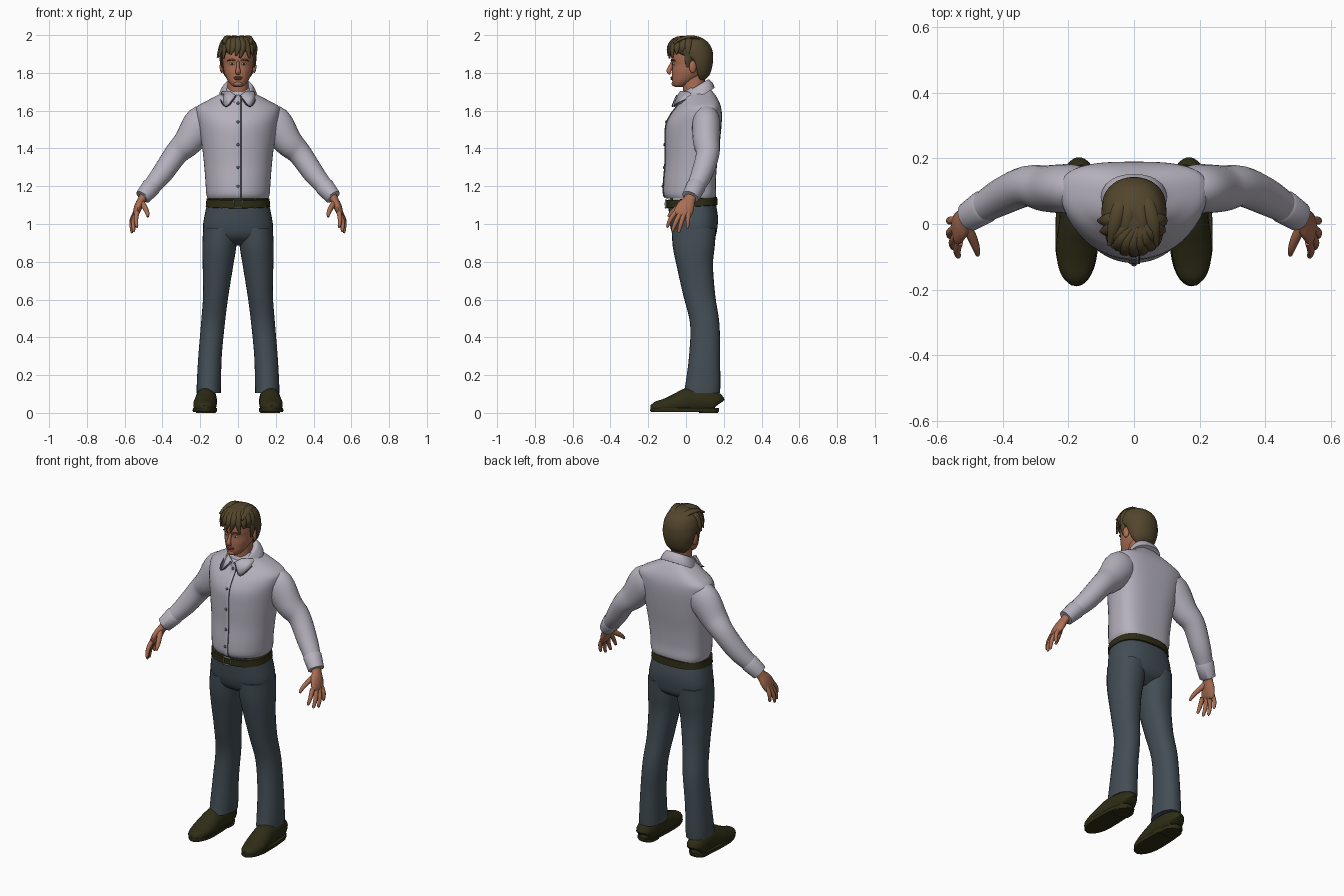
import bpy, bmesh, math, random
from mathutils import Vector, Matrix

random.seed(4)


def material(name, rgb):
    m = bpy.data.materials.new(name)
    m.diffuse_color = (*rgb, 1)
    return m


SHIRT = material("pale grey cloth", (0.46, 0.44, 0.51))
TROUSER = material("slate cloth", (0.055, 0.075, 0.09))
LEATHER = material("dark olive leather", (0.028, 0.026, 0.008))
SKIN = material("skin", (0.40, 0.155, 0.085))
HAIR = material("brown hair", (0.085, 0.06, 0.025))
LIP = material("lip", (0.27, 0.085, 0.06))
WHITE = material("eye white", (0.55, 0.52, 0.48))
TRIM = material("dark stitching", (0.10, 0.10, 0.12))
METAL = material("buckle metal", (0.35, 0.35, 0.35))


def finish(name, bm, mat, mirror=False, angle=50):
    bmesh.ops.recalc_face_normals(bm, faces=bm.faces)
    me = bpy.data.meshes.new(name)
    bm.to_mesh(me)
    bm.free()
    me.materials.append(mat)
    me.shade_smooth()
    me.set_sharp_from_angle(angle=math.radians(angle))
    ob = bpy.data.objects.new(name, me)
    bpy.context.collection.objects.link(ob)
    if mirror:
        ob.modifiers.new("mirror", 'MIRROR').use_mirror_merge = False
    return ob


def spline(rows, sub):
    """Catmull-Rom interpolation of tuples."""
    if sub < 2:
        return rows
    out = []
    for i in range(len(rows) - 1):
        p0, p1, p2 = rows[max(i - 1, 0)], rows[i], rows[i + 1]
        p3 = rows[min(i + 2, len(rows) - 1)]
        for k in range(sub):
            t = k / sub
            out.append(tuple(
                b + 0.5 * t * (c - a + t * (2 * a - 5 * b + 4 * c - d + t * (3 * (b - c) + d - a)))
                for a, b, c, d in zip(p0, p1, p2, p3)))
    return out + [rows[-1]]


def skin_rings(name, rings, mat, mirror, angle=50):
    bm = bmesh.new()
    vr = [[bm.verts.new(p) for p in r] for r in rings]
    n = len(vr[0])
    for a, b in zip(vr, vr[1:]):
        for i in range(n):
            j = (i + 1) % n
            bm.faces.new((a[i], a[j], b[j], b[i]))
    bm.faces.new(vr[0])
    bm.faces.new(vr[-1])
    return finish(name, bm, mat, mirror, angle)


def power(v, p):
    return math.copysign(abs(v) ** (2 / p), v)


def body(name, rows, mat, n=32, pf=2, pb=2.4, tilt=0, mirror=False, sub=4):
    """Stack of level sections: z, centre x, half width, front y, widest y, back y."""
    rings = []
    for z, cx, hw, yf, ym, yb in spline(rows, sub):
        ring = []
        for i in range(n):
            a = 2 * math.pi * i / n
            c, s = math.cos(a), math.sin(a)
            p, d = (pb, yb - ym) if s > 0 else (pf, ym - yf)
            y = ym + d * power(s, p)
            ring.append((cx + hw * power(c, p), y, z + tilt * (y - 0.05)))
        rings.append(ring)
    return skin_rings(name, rings, mat, mirror)


def limb(name, pts, mat, n=16, ref=(0, 1, 0), mirror=True, sub=4, floor=None):
    """Tube along a path: x, y, z, side radius, radius toward ref."""
    pts = spline(pts, sub)
    pos = [Vector(p[:3]) for p in pts]
    rings = []
    for k, p in enumerate(pts):
        t = (pos[min(k + 1, len(pos) - 1)] - pos[max(k - 1, 0)]).normalized()
        b = Vector(ref)
        b = (b - t * b.dot(t)).normalized()
        a = b.cross(t)
        ring = []
        for i in range(n):
            w = 2 * math.pi * i / n
            v = pos[k] + a * p[3] * math.cos(w) + b * p[4] * math.sin(w)
            if floor is not None:
                v.z = max(v.z, floor)
            ring.append(v)
        rings.append(ring)
    return skin_rings(name, rings, mat, mirror)


def ball(name, loc, size, mat, mirror=False, rot=0):
    bm = bmesh.new()
    bmesh.ops.create_uvsphere(bm, u_segments=16, v_segments=10, radius=1, matrix=Matrix.Translation(loc)
                              @ Matrix.Rotation(rot, 4, 'Z') @ Matrix.Diagonal((*size, 1)))
    return finish(name, bm, mat, mirror)


# Shirt torso, sleeves and cuffs
body("shirt_torso", [
    (1.135, 0, .160, -.105, .04, .155), (1.16, 0, .168, -.118, .04, .160), (1.22, 0, .172, -.118, .04, .158),
    (1.32, 0, .180, -.110, .05, .165), (1.42, 0, .192, -.110, .06, .178), (1.52, 0, .210, -.106, .08, .188),
    (1.58, 0, .222, -.080, .09, .190), (1.62, 0, .218, -.050, .10, .185), (1.655, 0, .160, -.028, .09, .172),
    (1.69, 0, .095, -.020, .07, .150), (1.72, 0, .065, .0, .06, .125)], SHIRT, n=48, pb=3)
limb("sleeve", [
    (.13, .11, 1.575, .06, .055), (.19, .108, 1.535, .094, .074), (.265, .108, 1.435, .077, .071),
    (.327, .115, 1.372, .063, .062), (.400, .085, 1.268, .056, .057), (.46, .05, 1.195, .046, .047),
    (.497, .027, 1.15, .038, .040)], SHIRT, n=24)
limb("cuff", [(.452, .055, 1.205, .047, .048), (.458, .052, 1.198, .051, .052), (.503, .023, 1.143, .043, .046),
              (.505, .022, 1.141, .036, .038)], SHIRT, n=24, sub=1)

# Collar band, folded points and front closure
body("collar", [(1.66, 0, .104, -.030, .06, .152), (1.69, 0, .094, -.034, .06, .142),
                (1.722, 0, .076, -.036, .055, .122), (1.726, 0, .066, -.028, .05, .112)], SHIRT, tilt=.6)
bm = bmesh.new()
flap = [(.012, -.046, 1.682), (.045, -.030, 1.705), (.085, .015, 1.70), (.098, .035, 1.672),
        (.084, -.040, 1.640), (.066, -.068, 1.622), (.045, -.066, 1.635)]
bm.faces.new([bm.verts.new(p) for p in flap])
finish("collar_point", bm, SHIRT, True).modifiers.new("thick", 'SOLIDIFY').thickness = .008
limb("collar_edge", [(x, y - .004, z, .0025, .0025) for x, y, z in
                     [flap[0], flap[6], flap[5], flap[4], flap[3]]], TRIM, n=6, sub=2)
front = [(1.14, -.109), (1.16, -.118), (1.22, -.118), (1.32, -.110), (1.42, -.110), (1.52, -.106),
         (1.58, -.080), (1.62, -.050), (1.665, -.034)]
limb("placket", [(0, y, z, .016, .005) for z, y in front], SHIRT, n=8, mirror=False)
limb("placket_seam", [(.016, y - .001, z, .002, .003) for z, y in front], TRIM, n=6, mirror=False)
for z, y in [(1.20, -.124), (1.30, -.117), (1.42, -.115), (1.54, -.105), (1.64, -.048)]:
    ball("button", (0, y, z), (.008, .005, .008), TRIM)

# Trousers
body("trouser_hips", [
    (.885, 0, .09, .0, .05, .09), (.925, 0, .165, -.060, .05, .150), (.98, 0, .185, -.082, .05, .166),
    (1.05, 0, .176, -.090, .045, .168), (1.13, 0, .158, -.095, .035, .152)], TROUSER, n=40, pf=2.4, pb=2.5)
body("trouser_leg", [
    (.105, .155, .064, -.012, .085, .180), (.16, .154, .064, -.002, .085, .182), (.30, .148, .062, .016, .09, .180),
    (.47, .133, .063, .022, .095, .177), (.62, .118, .067, -.014, .07, .155), (.78, .106, .081, -.050, .05, .143),
    (.88, .099, .090, -.070, .05, .152), (.98, .092, .092, -.076, .05, .160)],
    TROUSER, n=28, pf=2.1, pb=2.3, mirror=True)

# Belt with buckle and loops
body("belt", [(1.092, 0, .166, -.098, .038, .162), (1.094, 0, .171, -.103, .038, .168),
              (1.134, 0, .167, -.105, .037, .165), (1.136, 0, .160, -.098, .037, .160)],
     LEATHER, n=40, pf=2.3, pb=2.5, tilt=.06, sub=1)
for x, z, sx, sz in [(0, 1.127, .024, .003), (0, 1.085, .024, .003), (.022, 1.106, .003, .022), (-.022, 1.106, .003, .022)]:
    ball("buckle", (x, -.107, z), (sx, .006, sz), METAL)
limb("belt_loop", [(.09, -.076, 1.083, .006, .008), (.09, -.076, 1.136, .006, .008)], TROUSER, n=8, sub=1)

# Shoes
limb("shoe_upper", [
    (.168, .172, .045, .030, .035), (.168, .158, .055, .048, .055), (.168, .09, .065, .056, .075),
    (.170, .01, .060, .058, .072), (.174, -.05, .048, .062, .055), (.177, -.11, .036, .058, .040),
    (.177, -.16, .030, .042, .030), (.177, -.187, .028, .015, .012)],
    LEATHER, n=24, ref=(0, 0, 1), floor=.018)
body("shoe_sole", [(.006, .175, .062, -.186, -.06, .172), (.012, .175, .065, -.190, -.06, .176),
                   (.026, .175, .064, -.188, -.06, .175)], LEATHER, n=32, pb=2.8, mirror=True, sub=1)
body("shoe_heel", [(0, .170, .052, .07, .11, .168), (.02, .170, .055, .065, .11, .172)],
     LEATHER, n=24, pf=4, mirror=True, sub=1)

# Hands: palm, four fingers, thumb
limb("palm", [(.488, .034, 1.165, .026, .032), (.510, .018, 1.128, .022, .032), (.526, .0, 1.095, .022, .046),
              (.540, -.018, 1.058, .017, .048), (.545, -.024, 1.043, .010, .040)], SKIN)
for base, mid, tip in [
        ((.534, -.056, 1.062), (.540, -.082, 1.025), (.536, -.098, .988)),
        ((.542, -.033, 1.052), (.554, -.056, 1.005), (.552, -.072, .965)),
        ((.545, -.010, 1.052), (.562, -.026, 1.005), (.562, -.038, .960)),
        ((.543, .012, 1.062), (.562, .010, 1.02), (.562, .008, .982))]:
    limb("finger", [(*base, .013, .013), (*mid, .0115, .012), (*tip, .008, .008),
                    (tip[0], tip[1] - .003, tip[2] - .005, .003, .003)], SKIN, n=10, sub=3)
limb("thumb", [(.512, -.005, 1.115, .016, .018), (.492, -.045, 1.085, .014, .015), (.480, -.078, 1.058, .011, .011),
               (.477, -.095, 1.038, .006, .006)], SKIN, n=10)

# Neck and head
body("neck", [(1.64, 0, .060, -.012, .05, .11), (1.71, 0, .055, -.016, .04, .10), (1.80, 0, .055, -.02, .04, .10)], SKIN)
body("head", [
    (1.726, 0, .020, -.058, -.04, -.018), (1.735, 0, .036, -.068, -.03, .01), (1.758, 0, .054, -.073, -.01, .05),
    (1.785, 0, .067, -.074, .01, .09), (1.81, 0, .075, -.074, .02, .105), (1.845, 0, .080, -.072, .03, .118),
    (1.88, 0, .083, -.077, .03, .122), (1.93, 0, .080, -.068, .03, .115), (1.97, 0, .045, -.03, .03, .08)],
    SKIN, pf=2.2, pb=2)
limb("nose", [(0, -.070, 1.86, .007, .008), (0, -.082, 1.83, .009, .012), (0, -.090, 1.808, .014, .013),
              (0, -.080, 1.796, .012, .008)], SKIN, n=12, mirror=False)
ball("upper_lip", (0, -.074, 1.776), (.025, .008, .005), LIP)
ball("lower_lip", (0, -.073, 1.768), (.020, .009, .006), LIP)
ball("chin", (0, -.062, 1.742), (.024, .014, .014), SKIN)
ball("eye", (.031, -.066, 1.847), (.014, .006, .006), WHITE, True, .25)
ball("iris", (.031, -.071, 1.847), (.0055, .003, .0055), LEATHER, True)
limb("eyebrow", [(.014, -.078, 1.864, .004, .003), (.034, -.074, 1.870, .005, .004), (.056, -.058, 1.864, .003, .003)],
     HAIR, n=8)
ball("ear", (.086, .036, 1.832), (.010, .020, .033), SKIN, True, .3)

# Hair: shell, side locks and swept clumps
body("hair_shell", [
    (1.762, 0, .050, .07, .08, .100), (1.79, 0, .074, .058, .07, .125), (1.83, 0, .090, .048, .06, .138),
    (1.865, 0, .097, .025, .055, .143), (1.895, 0, .099, -.045, .04, .143), (1.925, 0, .097, -.080, .03, .138),
    (1.96, 0, .084, -.075, .03, .118), (1.985, 0, .058, -.045, .03, .085), (1.995, 0, .025, .0, .03, .055)],
    HAIR, n=36, pf=2.2, pb=2.1)
limb("sideburn", [(.086, .015, 1.91, .012, .024), (.088, .010, 1.865, .008, .017), (.082, .010, 1.83, .004, .008)], HAIR, n=8)
for i in range(11):
    a = math.radians(-85 + 17 * i)
    x, y = math.sin(a), -math.cos(a)
    drop = random.uniform(1.872, 1.905)
    s = random.uniform(-.02, .012)
    limb("hair_clump", [(x * .03 + .015, .02 + y * .03, 1.984, .012, .010),
                        (x * .068, .02 + y * .08, 1.972, .021, .014),
                        (x * .090, .02 + y * .108, 1.935, .018, .013),
                        (x * .092 + s, .02 + y * .112, drop, .005, .005)],
         HAIR, n=8, ref=(x, y, .3), mirror=False)
for x, turn in [(-.055, -.02), (-.02, -.015), (.02, .02), (.055, .015)]:
    limb("crown_lock", [(x * .5, .10, 1.955, .012, .008), (x * .8, .05, 1.984, .022, .012),
                        (x + turn * .3, -.01, 1.982, .020, .012), (x + turn, -.065, 1.955, .006, .006)],
         HAIR, n=8, ref=(0, 0, 1), mirror=False)
